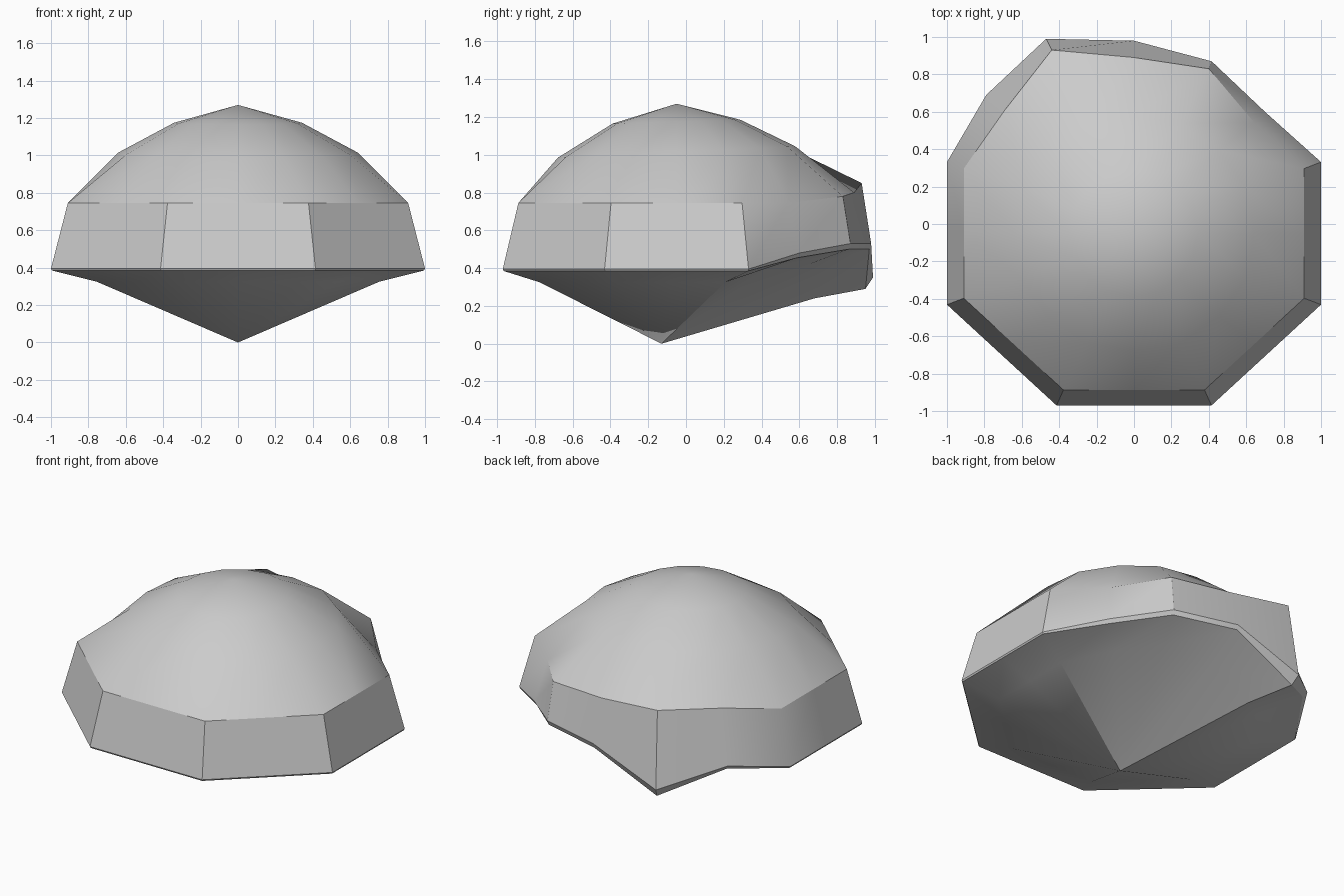
import bpy, bmesh, math
from mathutils import Vector

if "Cube" in bpy.data.objects:
    bpy.data.objects.remove(bpy.data.objects["Cube"])

N = 16  # eight corners (odd index) plus eight edge midpoints (even index)


def ring(bm, scale, z, roundness=0.0, cy=-0.05, tilt=0.0, moved=None):
    """One octagonal ring; roundness blends it to a circle, moved replaces points."""
    verts = []
    for k in range(N):
        a = math.tau * k / N
        r = 1.0 if k % 2 == 0 else 1.0824
        r = r * (1 - roundness) + 1.02 * roundness
        ry = 0.92 * (1 - roundness) + 0.99 * roundness
        p = Vector((scale * r * math.cos(a), cy + scale * r * ry * math.sin(a),
                    z + tilt * math.sin(a)))
        verts.append(bm.verts.new((moved or {}).get(k, p)))
    return verts


# Back edge lifts up, the back left corner is pulled out and down
rim_back = {2: (0.70, 0.60, 0.48), 3: (0.415, 0.87, 0.53), 4: (0, 0.98, 0.53),
            5: (-0.47, 0.99, 0.35), 6: (-0.79, 0.69, 0.48)}
lip_back = {2: (0.69, 0.59, 0.455), 3: (0.41, 0.86, 0.50), 4: (0, 0.97, 0.50),
            5: (-0.45, 0.95, 0.29), 6: (-0.77, 0.67, 0.45)}
shoulder_back = {3: (0.40, 0.83, 0.78), 4: (0, 0.89, 0.80),
                 5: (-0.44, 0.93, 0.85), 6: (-0.69, 0.61, 0.81)}
under_back = {2: (0.52, 0.43, 0.40), 3: (0.31, 0.65, 0.42), 4: (0, 0.73, 0.36),
              5: (-0.33, 0.68, 0.24), 6: (-0.57, 0.48, 0.34)}

bm = bmesh.new()
base = bm.verts.new((0, -0.13, 0))
top = bm.verts.new((0, -0.05, 1.27))
rings = [
    ring(bm, 0.755, 0.325, cy=-0.08, moved=under_back),
    ring(bm, 0.995, 0.385, moved=lip_back),
    ring(bm, 1.0, 0.395, moved=rim_back),
    ring(bm, 0.91, 0.745, moved=shoulder_back),
    ring(bm, 0.63, 1.015, 0.85, tilt=0.03),
    ring(bm, 0.335, 1.175, 1.0, tilt=0.01),
]
for lo, hi in zip(rings, rings[1:]):
    for k in range(N):
        j = (k + 1) % N
        bm.faces.new((lo[k], lo[j], hi[j], hi[k]))
for k in range(N):
    j = (k + 1) % N
    bm.faces.new((base, rings[0][j], rings[0][k]))
    bm.faces.new((top, rings[-1][k], rings[-1][j]))
bmesh.ops.recalc_face_normals(bm, faces=bm.faces)

mesh = bpy.data.meshes.new("faceted_dome")
bm.to_mesh(mesh)
bm.free()
dome = bpy.data.objects.new("faceted_dome", mesh)
bpy.context.collection.objects.link(dome)

mat = bpy.data.materials.new("plain_grey")
mat.diffuse_color = (0.6, 0.6, 0.6, 1)
mat.use_nodes = True
mat.node_tree.nodes["Principled BSDF"].inputs["Base Color"].default_value = mat.diffuse_color
mesh.materials.append(mat)

bpy.context.view_layer.objects.active = dome
dome.select_set(True)
bpy.ops.object.shade_smooth_by_angle(angle=math.radians(30))
